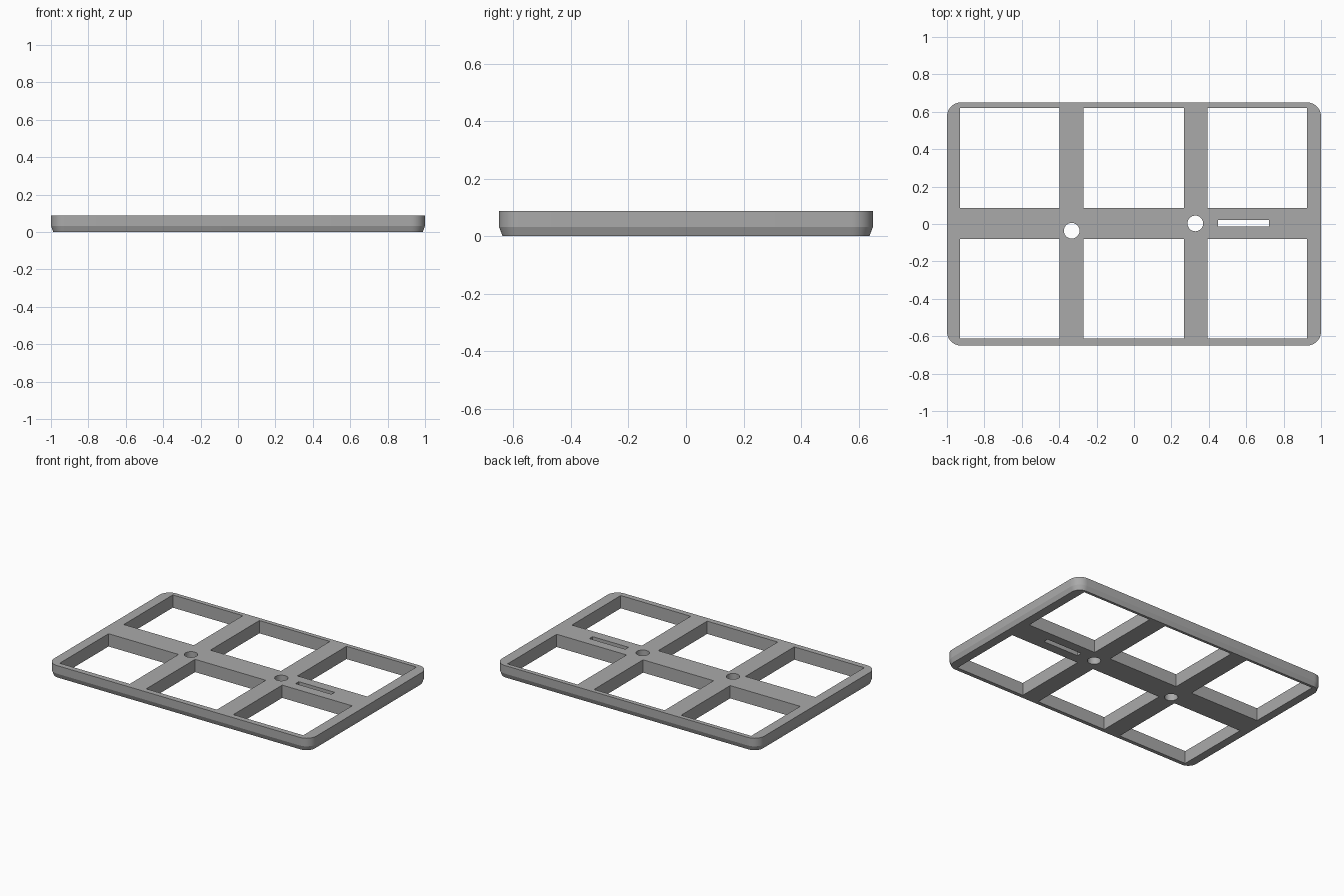
import bpy, bmesh, math

cube = bpy.data.objects.get("Cube")
if cube:
    bpy.data.objects.remove(cube, do_unlink=True)

HALF_X, HALF_Y, HEIGHT, RADIUS = 1.0, 0.65, 0.088, 0.075

grey = bpy.data.materials.new("plain grey")
grey.use_nodes = True
colour = (0.4, 0.4, 0.4, 1)
grey.diffuse_color = colour
grey.node_tree.nodes["Principled BSDF"].inputs["Base Color"].default_value = colour


def rounded_outline(inset, steps=10):
    """Rounded rectangle, counter-clockwise, shrunk by inset."""
    points = []
    for corner, (sx, sy) in enumerate([(1, 1), (-1, 1), (-1, -1), (1, -1)]):
        for i in range(steps + 1):
            a = math.pi / 2 * (corner + i / steps)
            points.append((sx * (HALF_X - RADIUS) + (RADIUS - inset) * math.cos(a),
                           sy * (HALF_Y - RADIUS) + (RADIUS - inset) * math.sin(a)))
    return points


def prism(name, layers):
    """Stack of (outline, z) rings, capped at both ends."""
    bm = bmesh.new()
    rings = [[bm.verts.new((x, y, z)) for x, y in outline] for outline, z in layers]
    bm.faces.new(reversed(rings[0]))
    bm.faces.new(rings[-1])
    n = len(rings[0])
    for low, high in zip(rings, rings[1:]):
        for i in range(n):
            j = (i + 1) % n
            bm.faces.new((low[i], low[j], high[j], high[i]))
    mesh = bpy.data.meshes.new(name)
    bm.to_mesh(mesh)
    bm.free()
    mesh.materials.append(grey)
    obj = bpy.data.objects.new(name, mesh)
    bpy.context.collection.objects.link(obj)
    return obj


def box(x0, x1, y0, y1):
    return [(x0, y0), (x1, y0), (x1, y1), (x0, y1)]


def circle(cx, cy, r, n=32):
    return [(cx + r * math.cos(math.tau * i / n), cy + r * math.sin(math.tau * i / n))
            for i in range(n)]


# Plate with rounded corners and a slim slanted lower edge
frame = prism("tray_frame", [(rounded_outline(0.012), 0),
                             (rounded_outline(0), 0.032),
                             (rounded_outline(0), HEIGHT)])

# Six windows, two round holes and a narrow slot
openings = [box(x0, x1, y0, y1)
            for x0, x1 in [(-0.931, -0.397), (-0.271, 0.267), (0.393, 0.926)]
            for y0, y1 in [(-0.612, -0.08), (0.086, 0.62)]]
openings += [circle(-0.333, -0.036, 0.042), circle(0.328, 0.003, 0.042)]
openings.append(box(0.449, 0.722, -0.014, 0.021))

bpy.context.view_layer.objects.active = frame
frame.select_set(True)
for outline in openings:
    cutter = prism("opening_cutter", [(outline, -0.1), (outline, HEIGHT + 0.1)])
    cutter.hide_render = True
    cut = frame.modifiers.new("opening", "BOOLEAN")
    cut.operation = "DIFFERENCE"
    cut.solver = "EXACT"
    cut.object = cutter
    bpy.ops.object.modifier_apply(modifier=cut.name)
    bpy.data.objects.remove(cutter, do_unlink=True)

bpy.ops.object.shade_smooth_by_angle(angle=math.radians(20))
